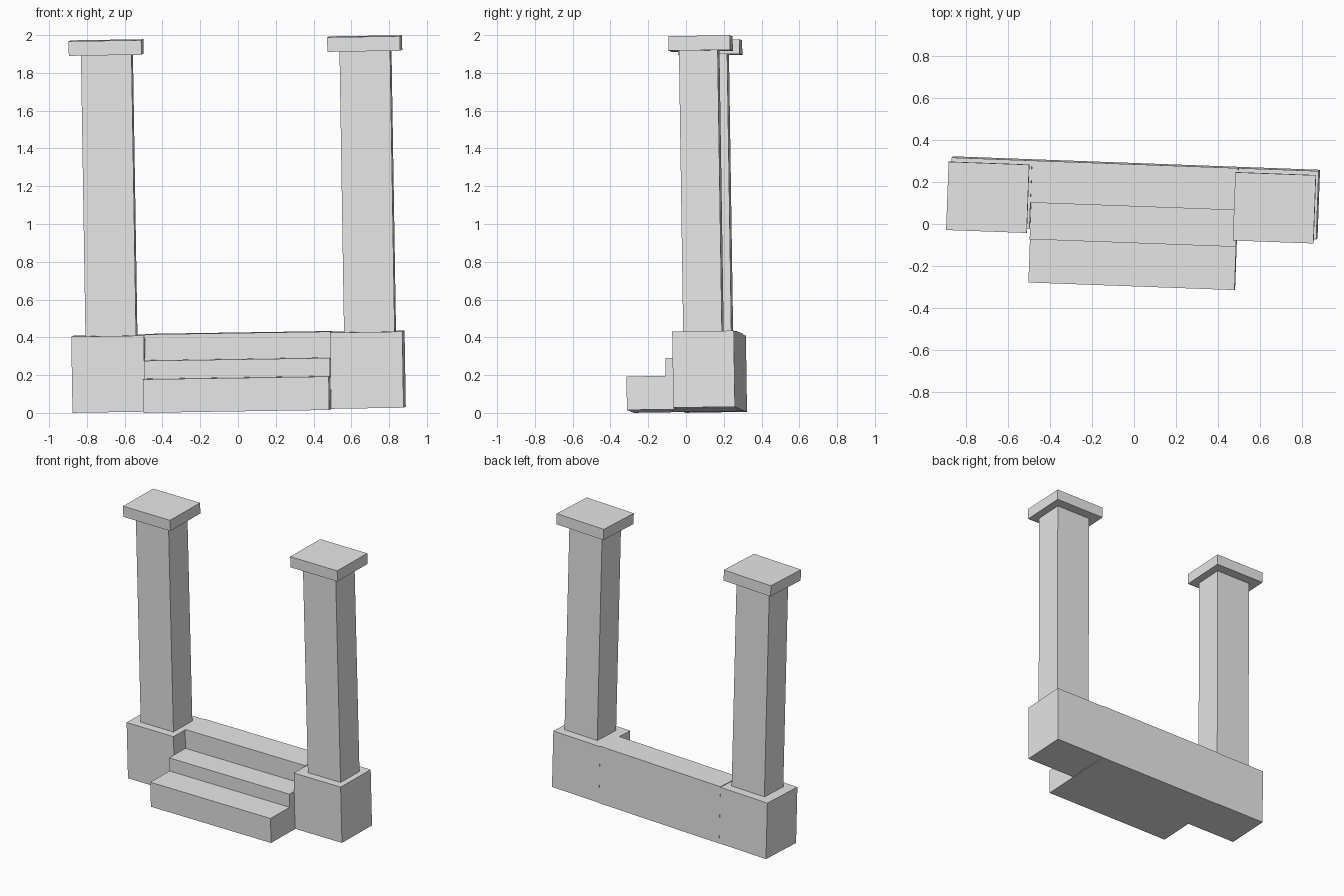
import bpy
from mathutils import Matrix

if "Cube" in bpy.data.objects:
    bpy.data.objects.remove(bpy.data.objects["Cube"])

stone = bpy.data.materials.new("light_grey_stone")
stone.diffuse_color = (0.8, 0.8, 0.8, 1)
stone.use_nodes = True
stone.node_tree.nodes["Principled BSDF"].inputs["Base Color"].default_value = stone.diffuse_color

# The whole gateway sits slightly turned and tilted
PLACE = (Matrix.Translation((0.006, 0.128, 0.0165))
         @ Matrix.Rotation(-0.016, 4, 'Y')
         @ Matrix.Rotation(0.015, 4, 'X')
         @ Matrix.Rotation(-0.0367, 4, 'Z'))


def box(name, x, y, z):
    """Box from (min, max) ranges on each axis."""
    bpy.ops.mesh.primitive_cube_add(size=1)
    ob = bpy.context.object
    ob.name = name
    centre = [(a + b) / 2 for a, b in (x, y, z)]
    size = [b - a for a, b in (x, y, z)]
    ob.data.transform(PLACE @ Matrix.Translation(centre) @ Matrix.Diagonal((*size, 1)))
    ob.data.materials.append(stone)
    return ob


def column_box(name, cx, cy, w, d, z):
    return box(name, (cx - w / 2, cx + w / 2), (cy - d / 2, cy + d / 2), z)


# Two columns: pedestal, shaft and cap slab
for side, cx in (("left", -0.685), ("right", 0.685)):
    column_box(side + "_pedestal", cx, 0, 0.384, 0.326, (0, 0.403))
    column_box(side + "_shaft", cx + 0.015, -0.004, 0.268, 0.205, (0.403, 1.89))
    column_box(side + "_cap", cx + 0.011, 0.004, 0.385, 0.326, (1.89, 1.967))

# Steps rising to the landing between the pedestals
W = (-0.4925, 0.4925)
box("lower_step", W, (-0.423, -0.215), (-0.002, 0.175))
box("middle_step", W, (-0.215, -0.038), (-0.002, 0.27))
box("landing", W, (-0.038, 0.163), (-0.002, 0.407))
